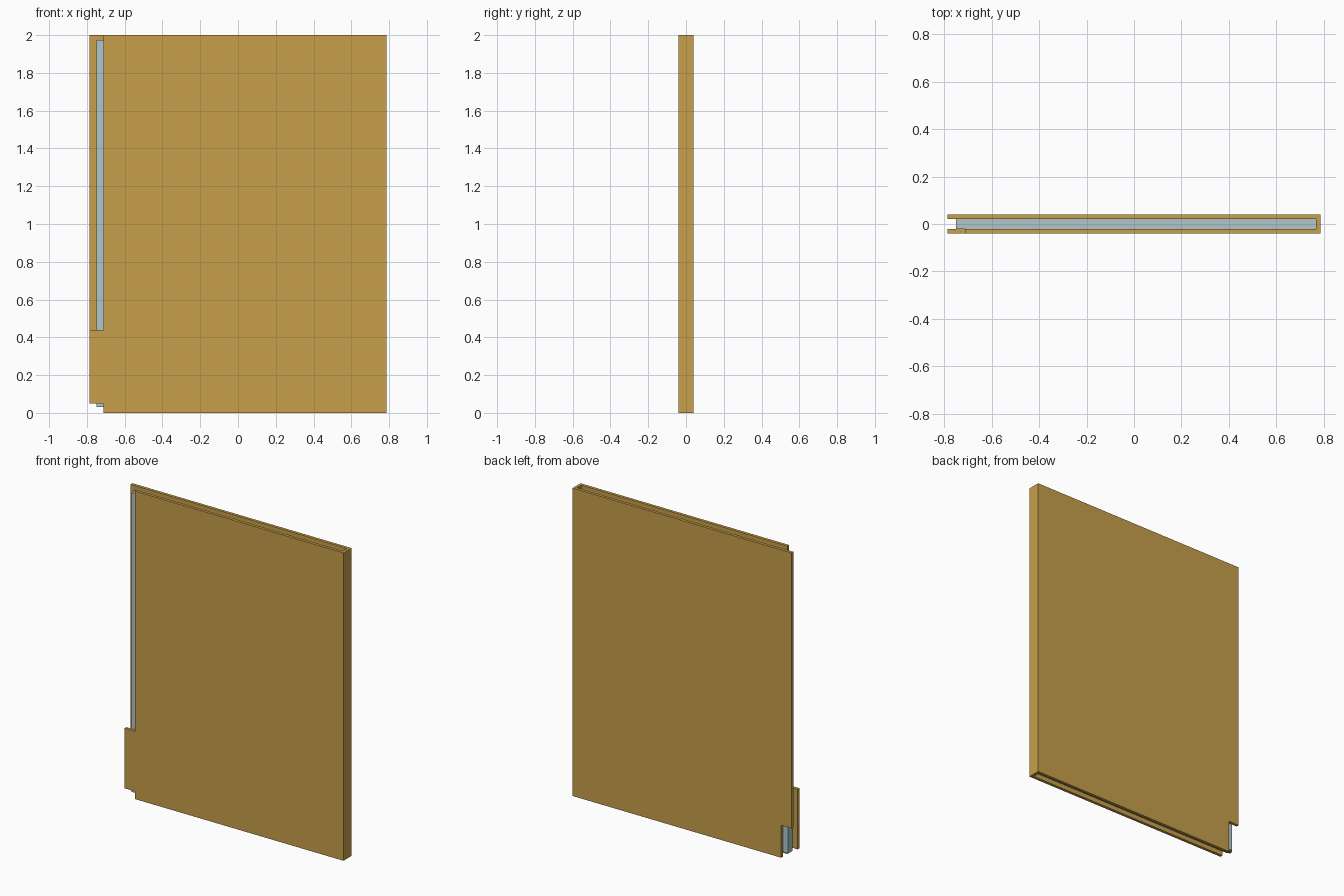
import bpy, bmesh

if "Cube" in bpy.data.objects:
    bpy.data.objects.remove(bpy.data.objects["Cube"])

def material(name, rgb):
    m = bpy.data.materials.new(name)
    m.diffuse_color = (*rgb, 1)
    m.use_nodes = True
    m.node_tree.nodes["Principled BSDF"].inputs["Base Color"].default_value = m.diffuse_color
    return m

gold = material("gold", (0.57, 0.35, 0.07))
pale = material("pale blue grey", (0.43, 0.57, 0.60))

def panel(name, outline, y0, y1, mat):
    """Extrude an (x, z) outline from y0 to y1."""
    bm = bmesh.new()
    face = bm.faces.new([bm.verts.new((x, y0, z)) for x, z in outline])
    ext = bmesh.ops.extrude_face_region(bm, geom=[face])["geom"]
    moved = [v for v in ext if isinstance(v, bmesh.types.BMVert)]
    bmesh.ops.translate(bm, verts=moved, vec=(0, y1 - y0, 0))
    bmesh.ops.recalc_face_normals(bm, faces=bm.faces)
    me = bpy.data.meshes.new(name)
    bm.to_mesh(me)
    bm.free()
    me.materials.append(mat)
    ob = bpy.data.objects.new(name, me)
    bpy.context.collection.objects.link(ob)
    return ob

def rect(x0, x1, z0, z1):
    return [(x0, z0), (x1, z0), (x1, z1), (x0, z1)]

W, D, T = 0.787, 0.041, 0.019   # half width, half depth, skin thickness
STEP = -0.713                   # left edge of the cut-back skins
INNER = D - T

# front skin with the low tab on its left edge
panel("front_skin", [(STEP, 0), (W, 0), (W, 2), (STEP, 2), (STEP, 0.44),
                     (-W, 0.44), (-W, 0.05), (STEP, 0.05)], -D, -INNER, gold)
# back skin with the bottom left corner notched
panel("back_skin", [(STEP, 0), (W, 0), (W, 2), (-W, 2), (-W, 0.21), (STEP, 0.21)],
      INNER, D, gold)
# closed right end of the shell
panel("end_cap", rect(W - T, W, 0, 2), -INNER, INNER, gold)
# insulation core, recessed at top, bottom and left
panel("core", rect(-0.75, W - T, 0.03, 1.973), -INNER, INNER, pale)
